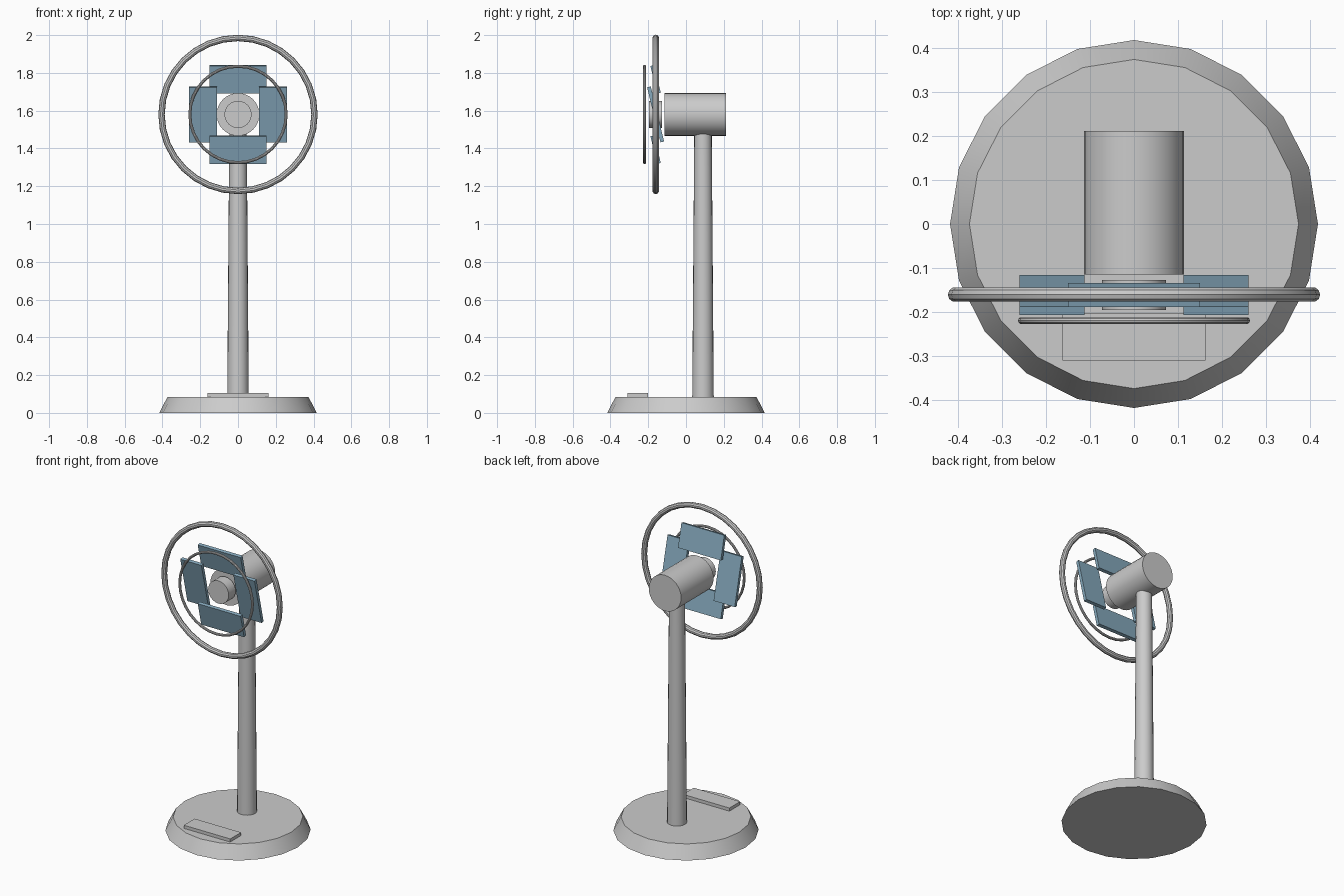
import bpy
from math import pi, sin, cos, radians

if "Cube" in bpy.data.objects:
    bpy.data.objects.remove(bpy.data.objects["Cube"], do_unlink=True)


def material(name, rgb):
    mat = bpy.data.materials.new(name)
    mat.use_nodes = True
    mat.diffuse_color = (*rgb, 1)
    mat.node_tree.nodes["Principled BSDF"].inputs["Base Color"].default_value = (*rgb, 1)
    return mat


GREY = material("light grey", (0.6, 0.6, 0.6))
BLUE = material("dusty blue", (0.24, 0.40, 0.51))

AXIS_Z = 1.58          # height of the motor axis
FACE_Y = (pi / 2, 0, 0)  # turns an upright shape to face the front


def finish(name, mat, smooth=True):
    obj = bpy.context.object
    obj.name = name
    obj.data.materials.append(mat)
    if smooth:
        bpy.ops.object.shade_smooth_by_angle(angle=radians(35))
    return obj


def post(name, bottom, top, height, location, sides, rotation=(0, 0, 0)):
    bpy.ops.mesh.primitive_cone_add(vertices=sides, radius1=bottom, radius2=top,
                                    depth=height, location=location, rotation=rotation)
    return finish(name, GREY)


def ring(name, radius, tube, y):
    bpy.ops.mesh.primitive_torus_add(major_radius=radius, minor_radius=tube,
                                     major_segments=32, minor_segments=10,
                                     location=(0, y, AXIS_Z), rotation=FACE_Y)
    return finish(name, GREY)


def box(name, size, location, mat, tilt=0):
    bpy.ops.mesh.primitive_cube_add(size=1, location=location)
    obj = finish(name, mat, smooth=False)
    obj.scale = size
    obj.rotation_euler.x = tilt
    return obj


# Stand: tapered foot, switch plate and pole
post("base", 0.417, 0.373, 0.085, (0, 0, 0.0425), 20)
box("switch_plate", (0.325, 0.108, 0.022), (0, -0.256, 0.094), GREY)
post("pole", 0.057, 0.046, 1.43, (0, 0.09, 0.795), 20)

# Motor housing and hub
post("motor_housing", 0.113, 0.113, 0.325, (0, 0.048, AXIS_Z), 32, FACE_Y)
post("hub", 0.072, 0.072, 0.069, (0, -0.161, AXIS_Z), 24, FACE_Y)

# Four blades around the hub, all leaning forward at the top
for i, name in enumerate(("left", "top", "right", "bottom")):
    angle = i * pi / 2
    size = (0.148, 0.02, 0.3) if i % 2 == 0 else (0.3, 0.02, 0.15)
    box(name + "_blade", size,
        (0.186 * cos(angle), -0.161, AXIS_Z + 0.186 * sin(angle)), BLUE, radians(13.6))

# Guard rings
ring("outer_guard_ring", 0.405, 0.017, -0.16)
ring("front_guard_ring", 0.255, 0.008, -0.219)
